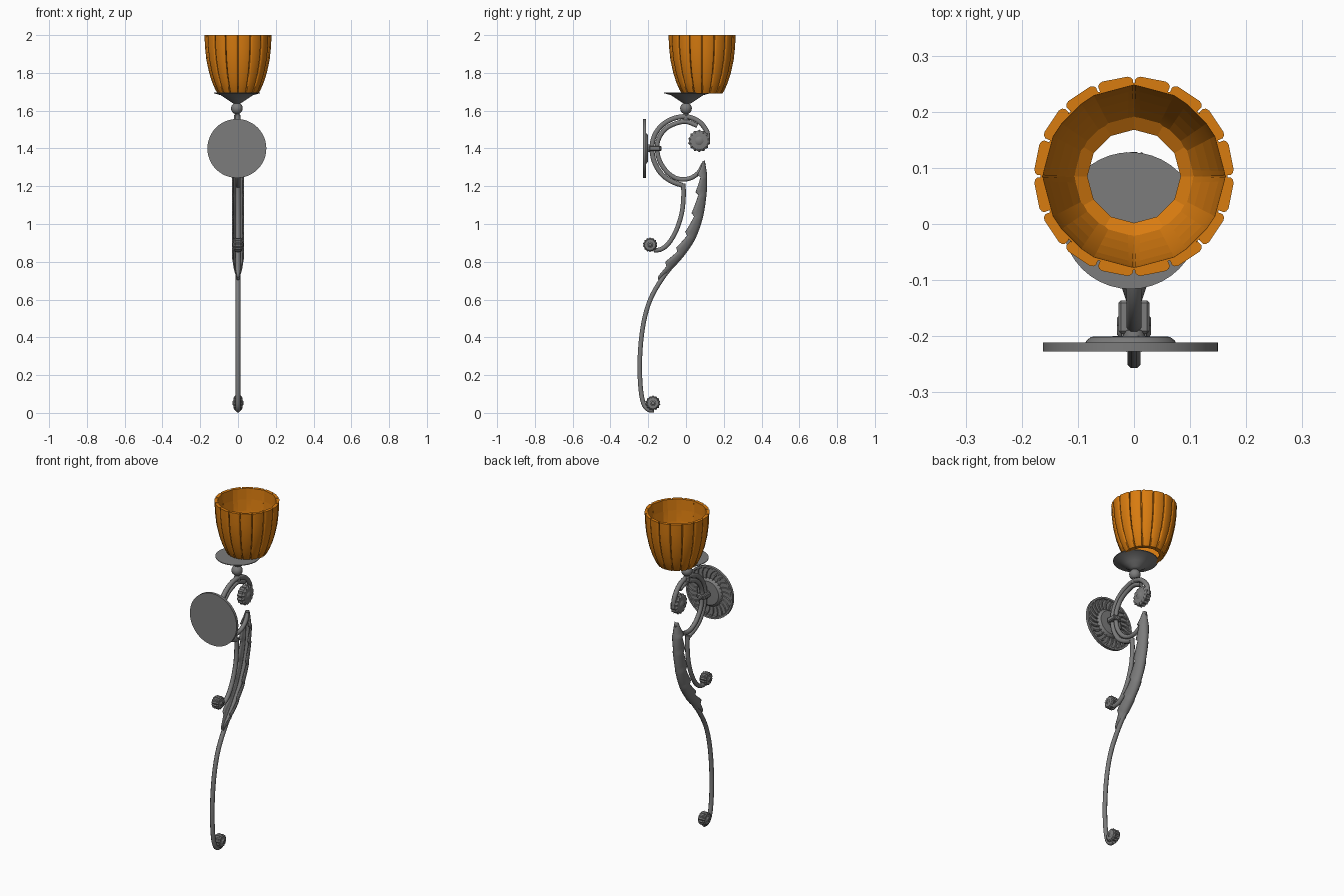
import bpy, bmesh, math
from mathutils import Vector, Matrix

old = bpy.data.objects.get("Cube")
if old:
    bpy.data.objects.remove(old, do_unlink=True)


def material(name, rgb):
    m = bpy.data.materials.new(name)
    m.use_nodes = True
    m.diffuse_color = (*rgb, 1)
    bsdf = next(n for n in m.node_tree.nodes if n.type == 'BSDF_PRINCIPLED')
    bsdf.inputs["Base Color"].default_value = (*rgb, 1)
    return m


iron = material("grey iron", (0.2, 0.2, 0.2))
amber = material("amber glass", (0.69, 0.2, 0.005))


def finish(name, bm, mat, angle=None):
    bmesh.ops.recalc_face_normals(bm, faces=bm.faces)
    me = bpy.data.meshes.new(name)
    bm.to_mesh(me)
    bm.free()
    ob = bpy.data.objects.new(name, me)
    bpy.context.collection.objects.link(ob)
    me.materials.append(mat)
    if angle:
        bpy.ops.object.select_all(action='DESELECT')
        bpy.context.view_layer.objects.active = ob
        ob.select_set(True)
        bpy.ops.object.shade_smooth_by_angle(angle=math.radians(angle))
    return ob


def loft(bm, rings, loop=True, caps=True, closed=False):
    """Skin a list of point rings with quads."""
    vs = [[bm.verts.new(p) for p in r] for r in rings]
    n = len(vs[0])
    pairs = list(zip(vs, vs[1:])) + ([(vs[-1], vs[0])] if closed else [])
    for a, b in pairs:
        for i in range(n if loop else n - 1):
            j = (i + 1) % n
            bm.faces.new((a[i], a[j], b[j], b[i]))
    if caps:
        bm.faces.new(vs[0])
        bm.faces.new(vs[-1])


def lathe(name, profile, centre, axis='Z', segs=32, mat=iron, angle=35,
          flute=0, closed=False):
    """Turn (radius, height) pairs about an axis; flute scallops the rim."""
    turn = {'Z': Matrix(), 'X': Matrix.Rotation(math.pi / 2, 3, 'Y'),
            'Y': Matrix.Rotation(-math.pi / 2, 3, 'X')}[axis].to_3x3()
    bm = bmesh.new()
    rings = []
    for r, h in profile:
        ring = []
        for i in range(segs):
            a = math.tau * i / segs
            q = r * (1 - flute * (i % 2))
            ring.append(turn @ Vector((q * math.cos(a), q * math.sin(a), h)) + Vector(centre))
        rings.append(ring)
    loft(bm, rings, caps=not closed, closed=closed)
    return finish(name, bm, mat, angle)


def spline(pts, steps=5):
    """Smooth path through (y, z) points."""
    p = [Vector(q) for q in pts]
    p = [2 * p[0] - p[1]] + p + [2 * p[-1] - p[-2]]
    out = []
    for a, b, c, d in zip(p, p[1:], p[2:], p[3:]):
        for k in range(steps):
            t = k / steps
            out.append(0.5 * (2 * b + (c - a) * t + (2 * a - 5 * b + 4 * c - d) * t * t
                              + (3 * b - a - 3 * c + d) * t ** 3))
    return out + [p[-2]]


def normals(path):
    res = []
    for i in range(len(path)):
        t = (path[min(i + 1, len(path) - 1)] - path[max(i - 1, 0)]).normalized()
        res.append(Vector((t.y, -t.x)))
    return res


def rod(name, pts, r, sides=8):
    path = spline(pts)
    bm = bmesh.new()
    rings = []
    for p, n in zip(path, normals(path)):
        ring = []
        for i in range(sides):
            a = math.tau * (i + 0.5) / sides
            q = p + n * r * math.cos(a)
            ring.append((r * math.sin(a), q.x, q.y))
        rings.append(ring)
    loft(bm, rings)
    return finish(name, bm, iron, 50)


# Scrolled rods
rod("main_stem", [(.09, 1.31), (.095, 1.22), (.085, 1.12), (.06, 1.02), (.015, .91),
                  (-.05, .81), (-.12, .72), (-.18, .62), (-.215, .52), (-.236, .4),
                  (-.245, .26), (-.24, .13), (-.225, .05), (-.2, .018), (-.17, .014)], .013)
rod("outer_scroll", [(.115, 1.43), (.11, 1.49), (.065, 1.545), (0, 1.568), (-.07, 1.557),
                     (-.13, 1.52), (-.168, 1.465), (-.18, 1.4), (-.168, 1.33),
                     (-.13, 1.265), (-.075, 1.225), (-.02, 1.205)], .014)
rod("inner_scroll", [(.06, 1.52), (0, 1.542), (-.06, 1.53), (-.112, 1.5), (-.145, 1.45),
                     (-.153, 1.4), (-.14, 1.335), (-.1, 1.275), (-.045, 1.24),
                     (.015, 1.24), (.065, 1.27), (.095, 1.32)], .013)
rod("lower_scroll", [(-.015, 1.215), (-.013, 1.15), (-.022, 1.06), (-.05, .97),
                     (-.09, .9), (-.13, .867), (-.17, .86)], .013)

# Fluted rosettes on the scroll ends
for name, y, z, r in (("upper_rosette", .07, 1.44, .06), ("middle_rosette", -.19, .89, .039),
                      ("foot_rosette", -.175, .052, .04)):
    half = [(.95, .009), (1, .014), (.8, .022), (.45, .024)]
    prof = [(q * r, -h) for q, h in reversed(half)] + [(q * r, h) for q, h in half]
    lathe(name, prof, (0, y, z), 'X', 28, angle=20, flute=.12)
    lathe(name + "_bead", [(.2 * r, -.03), (.38 * r, -.024), (.38 * r, .024), (.2 * r, .03)],
          (0, y, z), 'X', 12)

# Serrated leaf wrapped round the back of the main stem
path = spline([(.097, 1.335), (.109, 1.25), (.105, 1.15), (.085, 1.03), (.045, .92),
               (-.015, .83), (-.085, .755), (-.145, .705)], 8)
bm = bmesh.new()
rings = []
count = len(path) - 1
for i, (p, n) in enumerate(zip(path, normals(path))):
    t = i / count
    tooth = (t * 7) % 1
    width = .028 * min(1, .35 + 5 * t, .2 + 4 * (1 - t))
    depth = (.022 + .022 * math.sin(math.pi * t) + .02 * tooth) * min(1, .4 + 6 * t, .3 + 4 * (1 - t))
    ring = []
    for k in range(-4, 5):
        a = k / 4 * math.pi / 2
        q = p + n * depth * (1 - math.cos(a))
        ring.append((width * math.sin(a), q.x, q.y))
    rings.append(ring)
loft(bm, rings, loop=False, caps=False)
leaf = finish("leaf", bm, iron, 50)
thick = leaf.modifiers.new("thickness", 'SOLIDIFY')
thick.thickness = .006
thick.offset = 0

# Round wall plate with a raised rim, boss and swept ribs on its back
PX, PZ = -.006, 1.4
lathe("wall_plate", [(.156, -.227), (.156, -.211), (.145, -.211), (.141, -.218),
                     (.085, -.218), (.078, -.207), (.07, -.201), (.03, -.2)],
      (PX, 0, PZ), 'Y', 48)
bm = bmesh.new()
RIBS = 24
for i in range(RIBS):
    rings = []
    for k in range(4):
        u = k / 3
        a = math.tau * i / RIBS + .22 * u * u
        r = .08 + .064 * u
        w = .04 + .03 * u
        rings.append([(PX + r * math.cos(a + s * w), y, PZ + r * math.sin(a + s * w))
                      for s, y in ((-1, -.22), (-.6, -.212), (.6, -.212), (1, -.22))])
    loft(bm, rings)
finish("plate_ribs", bm, iron)
lathe("plate_hub", [(.02, -.202), (.02, -.19), (.014, -.186), (.014, -.135), (.01, -.13)],
      (0, 0, PZ), 'Y', 16)
bm = bmesh.new()
bmesh.ops.create_cube(bm, size=1, matrix=Matrix.Translation((0, -.166, PZ))
                      @ Matrix.Diagonal((.056, .06, .028, 1)))
bmesh.ops.bevel(bm, geom=bm.edges[:], offset=.005, segments=1, affect='EDGES')
finish("scroll_clasp", bm, iron)

# Neck, ball and drip dish
lathe("neck", [(.018, 1.55), (.018, 1.575), (.012, 1.58), (.012, 1.65)], (-.004, 0, 0), segs=16)
lathe("ball", [(.031 * math.sin(math.pi * k / 10), 1.612 - .031 * math.cos(math.pi * k / 10))
               for k in range(1, 10)], (-.006, 0, 0), segs=20, angle=60)
lathe("drip_dish", [(.018, 1.638), (.03, 1.645), (.06, 1.665), (.085, 1.682), (.122, 1.692),
                    (.122, 1.696)], (-.006, .006, 0), segs=40)

# Glass shade: faceted open bowl with sixteen raised flutes
CY = .085
shape = [(.108, 1.69), (.122, 1.715), (.137, 1.75), (.153, 1.8), (.168, 1.87),
         (.175, 1.935), (.178, 2)]
outer = [(r - .011, z) for r, z in shape]
inner = [(r - .015, z) for r, z in reversed(shape[1:])]
lathe("shade_bowl", outer + inner + [(.083, 1.7), (.083, 1.692)], (0, CY, 0),
      segs=12, mat=amber, angle=None, closed=True)
bm = bmesh.new()
FLUTES = 16
section = [(-.47, -.016), (-.47, -.006), (-.42, -.002), (-.33, 0),
           (.33, 0), (.42, -.002), (.47, -.006), (.47, -.016)]
for i in range(FLUTES):
    rings = []
    for r, z in shape:
        ring = []
        for f, d in section:
            a = math.tau * (i + .5 + f) / FLUTES
            ring.append(((r + d) * math.cos(a), CY + (r + d) * math.sin(a), z))
        rings.append(ring)
    loft(bm, rings)
finish("shade_flutes", bm, amber, 35)
